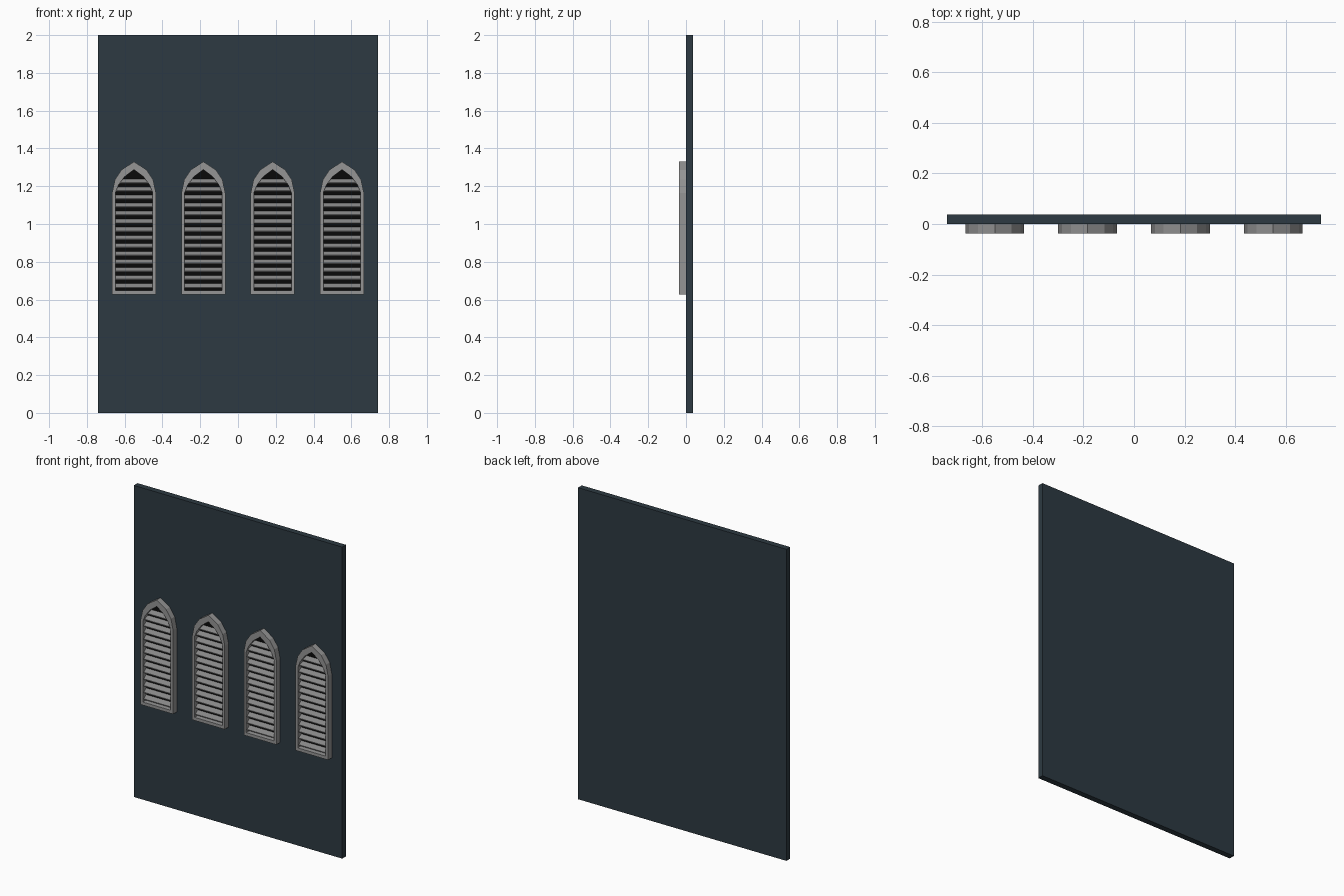
import bpy, bmesh

if "Cube" in bpy.data.objects:
    bpy.data.objects.remove(bpy.data.objects["Cube"])

def material(name, rgb):
    m = bpy.data.materials.new(name)
    m.diffuse_color = (*rgb, 1)
    m.use_nodes = True
    m.node_tree.nodes["Principled BSDF"].inputs["Base Color"].default_value = m.diffuse_color
    return m

WALL = material("slate_blue", (0.026, 0.042, 0.054))
STONE = material("stone_grey", (0.30, 0.30, 0.30))
SLAT = material("slat_grey", (0.24, 0.24, 0.24))
DARK = material("dark_void", (0.003, 0.003, 0.003))

FRONT, FACE, BACK = -0.038, 0.0, 0.038
Z0, SPRING = 0.628, 1.165
# Right half of each arch, bottom to apex
OUTER = [(0.116, Z0), (0.116, SPRING), (0.101, 1.235), (0.066, 1.287), (0, 1.33)]
INNER = [(0.099, 0.648), (0.099, SPRING), (0.082, 1.207), (0.05, 1.250), (0, 1.288)]

def loop(half):
    return half + [(-x, z) for x, z in reversed(half[:-1])]

def make(name, bm, mat):
    bmesh.ops.recalc_face_normals(bm, faces=bm.faces)
    me = bpy.data.meshes.new(name)
    bm.to_mesh(me)
    bm.free()
    me.materials.append(mat)
    ob = bpy.data.objects.new(name, me)
    bpy.context.collection.objects.link(ob)
    return ob

def half_width(z):
    for (xa, za), (xb, zb) in zip(INNER, INNER[1:]):
        if za <= z <= zb:
            return xa + (xb - xa) * (z - za) / (zb - za)
    return INNER[0][0]

def window_frame(name, cx):
    # Arched ring, open at the back where it meets the wall
    bm = bmesh.new()
    ring = lambda pts, y: [bm.verts.new((cx + x, y, z)) for x, z in loop(pts)]
    of, ob = ring(OUTER, FRONT), ring(OUTER, FACE)
    fi, bi = ring(INNER, FRONT), ring(INNER, FACE)
    n = len(of)
    for i in range(n):
        j = (i + 1) % n
        for a, b in ((of, ob), (fi, of), (bi, fi), (ob, bi)):
            bm.faces.new((a[i], a[j], b[j], b[i]))
    make(name, bm, STONE)

def window_backing(name, cx):
    bm = bmesh.new()
    bm.faces.new([bm.verts.new((cx + x, FACE - 0.002, z)) for x, z in loop(INNER)])
    ob = make(name, bm, DARK)
    if ob.data.polygons[0].normal.y > 0:
        ob.data.flip_normals()

def louvres(name, cx):
    # Tilted slats, low edge forward, trimmed to the arch
    bm = bmesh.new()
    for k in range(14):
        z = 0.660 + k * 0.0427
        prof = [(-0.028, z), (-0.028, z + 0.005), (-0.005, z + 0.024), (-0.005, z + 0.019)]
        ends = [[bm.verts.new((cx + s * half_width(zz), y, zz)) for y, zz in prof]
                for s in (-1, 1)]
        a, b = ends
        bm.faces.new(a)
        bm.faces.new(b)
        for i in range(4):
            j = (i + 1) % 4
            bm.faces.new((a[i], a[j], b[j], b[i]))
    make(name, bm, SLAT)

# Wall panel
bm = bmesh.new()
bmesh.ops.create_cube(bm, size=1)
for v in bm.verts:
    v.co = (v.co.x * 1.48, FACE if v.co.y < 0 else BACK, v.co.z * 2 + 1)
make("wall_panel", bm, WALL)

# Row of four louvred windows
for i in range(4):
    cx = (i - 1.5) * 0.367
    window_frame(f"window_frame_{i + 1}", cx)
    window_backing(f"window_backing_{i + 1}", cx)
    louvres(f"louvres_{i + 1}", cx)
